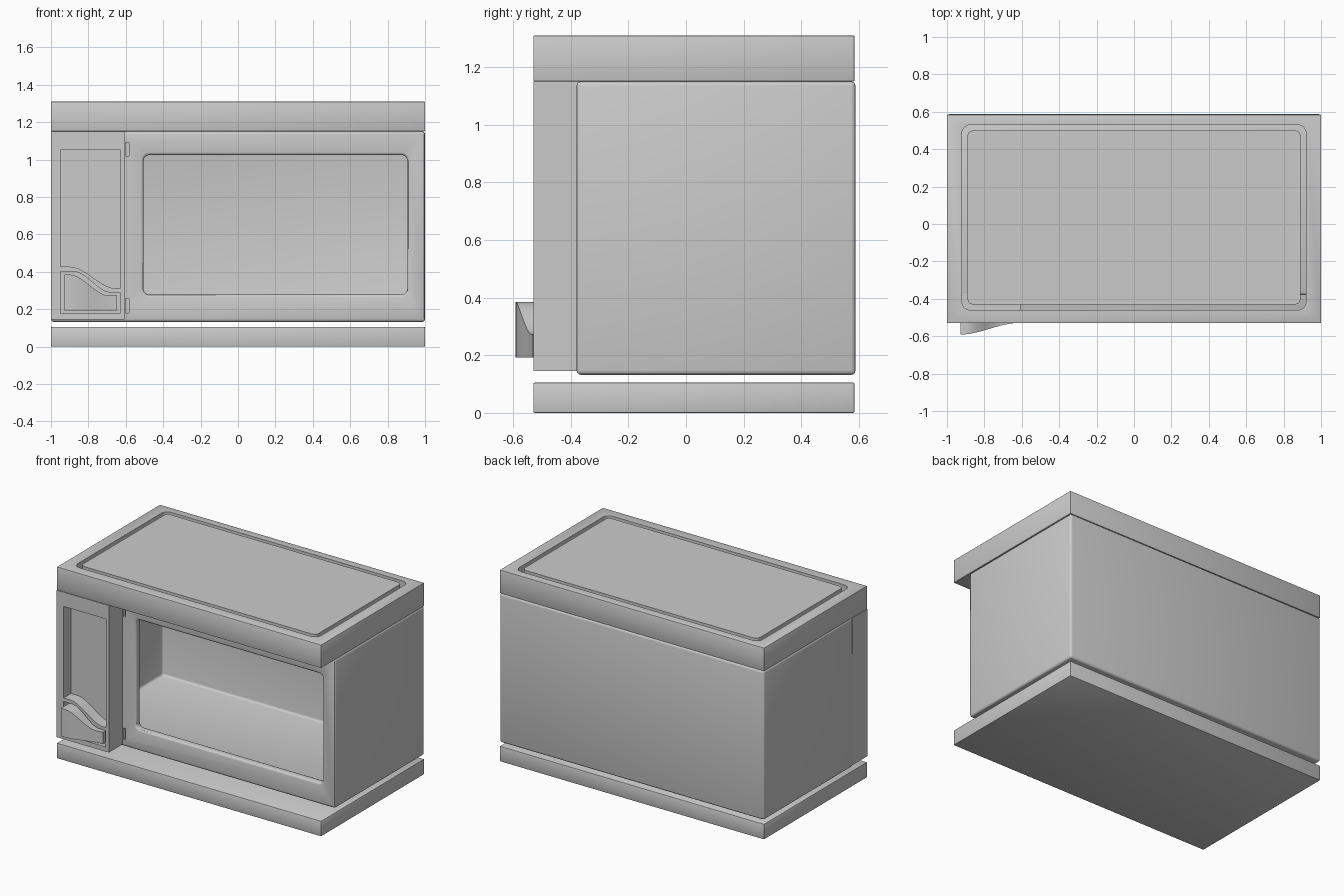
import bpy, bmesh, math
from mathutils import Vector

old = bpy.data.objects.get("Cube")
if old:
    bpy.data.objects.remove(old)

grey = bpy.data.materials.new("light grey")
grey.use_nodes = True
COLOUR = (0.6, 0.6, 0.6, 1)
grey.diffuse_color = COLOUR
grey.node_tree.nodes["Principled BSDF"].inputs["Base Color"].default_value = COLOUR


def make(name, bm):
    bmesh.ops.recalc_face_normals(bm, faces=bm.faces)
    mesh = bpy.data.meshes.new(name)
    bm.to_mesh(mesh)
    bm.free()
    mesh.materials.append(grey)
    ob = bpy.data.objects.new(name, mesh)
    bpy.context.scene.collection.objects.link(ob)
    return ob


def box(name, x, y, z):
    bm = bmesh.new()
    bmesh.ops.create_cube(bm, size=1)
    for v in bm.verts:
        v.co = Vector([(a + b) / 2 + c * (b - a) for c, (a, b) in zip(v.co, (x, y, z))])
    return make(name, bm)


def prism(name, outline, lo, hi, axis):
    """Extrude a 2D outline along y or z."""
    bm = bmesh.new()
    place = (lambda p, h: (p[0], h, p[1])) if axis == "y" else (lambda p, h: (p[0], p[1], h))
    face = bm.faces.new([bm.verts.new(place(p, lo)) for p in outline])
    moved = bmesh.ops.extrude_face_region(bm, geom=[face])["geom"]
    offset = Vector(place((0, 0), hi - lo))
    bmesh.ops.translate(bm, verts=[g for g in moved if isinstance(g, bmesh.types.BMVert)], vec=offset)
    return make(name, bm)


def rounded(x0, x1, y0, y1, r, steps=5):
    pts = []
    corners = ((x1 - r, y1 - r), (x0 + r, y1 - r), (x0 + r, y0 + r), (x1 - r, y0 + r))
    for q, (cx, cy) in enumerate(corners):
        for i in range(steps + 1):
            a = math.pi / 2 * (q + i / steps)
            pts.append((cx + r * math.cos(a), cy + r * math.sin(a)))
    return pts


def ease(x, x0, x1, a, b):
    t = min(1, max(0, (x - x0) / (x1 - x0)))
    return a + (b - a) * t * t * (3 - 2 * t)


def wave(x0, x1, s0, s1, a, b, n=20):
    """S-shaped edge running from left to right."""
    xs = [x0 + (x1 - x0) * i / n for i in range(n + 1)]
    return [(x, ease(x, s0, s1, a, b)) for x in xs]


def cut(ob, cutter):
    cutter.hide_render = True
    cutter.hide_viewport = True
    cutter.display_type = "WIRE"
    mod = ob.modifiers.new("cut", "BOOLEAN")
    mod.object = cutter
    mod.operation = "DIFFERENCE"
    mod.solver = "EXACT"


def bevel(ob, width, segments=2):
    mod = ob.modifiers.new("bevel", "BEVEL")
    mod.width = width
    mod.segments = segments
    mod.limit_method = "ANGLE"
    mod.angle_limit = math.radians(40)
    mod.use_clamp_overlap = False


def bake(ob):
    """Apply the modifiers and shade smooth with sharp edges kept."""
    bpy.context.view_layer.update()
    graph = bpy.context.evaluated_depsgraph_get()
    mesh = bpy.data.meshes.new_from_object(ob.evaluated_get(graph))
    ob.modifiers.clear()
    ob.data = mesh
    bpy.ops.object.select_all(action="DESELECT")
    ob.select_set(True)
    bpy.context.view_layer.objects.active = ob
    bpy.ops.object.shade_smooth_by_angle(angle=math.radians(30))


DEPTH = (-0.53, 0.585)

# Base slab
base = box("base_slab", (-1, 1), DEPTH, (0, 0.105))
bevel(base, 0.005)

# Top frame with a loose inner panel, separated by a narrow gap
top_frame = box("top_frame", (-1, 1), DEPTH, (1.15, 1.31))
bevel(top_frame, 0.005)
cut(top_frame, prism("top_cutter", rounded(-0.92, 0.92, -0.46, 0.53, 0.045), 1, 1.4, "z"))
top_panel = prism("top_panel", rounded(-0.89, 0.89, -0.43, 0.5, 0.03), 1.15, 1.31, "z")

# Hollow oven body with a window opening
body = box("oven_body", (-1, 1), (-0.38, 0.588), (0.132, 1.15))
cut(body, box("cavity_cutter", (-0.94, 0.94), (-0.33, 0.53), (0.18, 1.1)))
cut(body, prism("window_cutter", rounded(-0.505, 0.905, 0.278, 1.024, 0.03), -0.5, -0.2, "y"))
bevel(body, 0.015, 3)

# Hinge slots beside the opening
for name, z in (("lower", (0.18, 0.257)), ("upper", (1.02, 1.092))):
    cut(body, box(name + "_slot_cutter", (-0.602, -0.584), (-0.5, -0.35), z))

# Control panel with a tall recess and a button pocket
panel = box("control_panel", (-1, -0.606), (-0.53, -0.37), (0.145, 1.15))
recess = wave(-0.948, -0.628, -0.9, -0.65, 0.427, 0.31) + [(-0.628, 1.052), (-0.948, 1.052)]
cut(panel, prism("recess_cutter", recess, -0.6, -0.45, "y"))
pocket = wave(-0.948, -0.63, -0.88, -0.68, 0.402, 0.289) + [(-0.63, 0.177), (-0.948, 0.177)]
cut(panel, prism("pocket_cutter", pocket, -0.6, -0.47, "y"))

# Door button whose front sweeps back toward the right
outline = wave(-0.927, -0.648, -0.9, -0.69, 0.385, 0.273)
bm = bmesh.new()
rings = []
for x, z in outline:
    front = ease(x, -0.927, -0.62, -0.591, -0.53)
    rings.append([bm.verts.new(p) for p in
                  ((x, front, 0.193), (x, front, z), (x, -0.46, z), (x, -0.46, 0.193))])
for a, b in zip(rings, rings[1:]):
    for i in range(4):
        j = (i + 1) % 4
        bm.faces.new((a[i], a[j], b[j], b[i]))
bm.faces.new(rings[0])
bm.faces.new(rings[-1])
button = make("door_button", bm)

for ob in (base, top_frame, top_panel, body, panel, button):
    bake(ob)

# Cutters are no longer needed
for ob in [o for o in bpy.data.objects if o.name.endswith("_cutter")]:
    bpy.data.objects.remove(ob)
